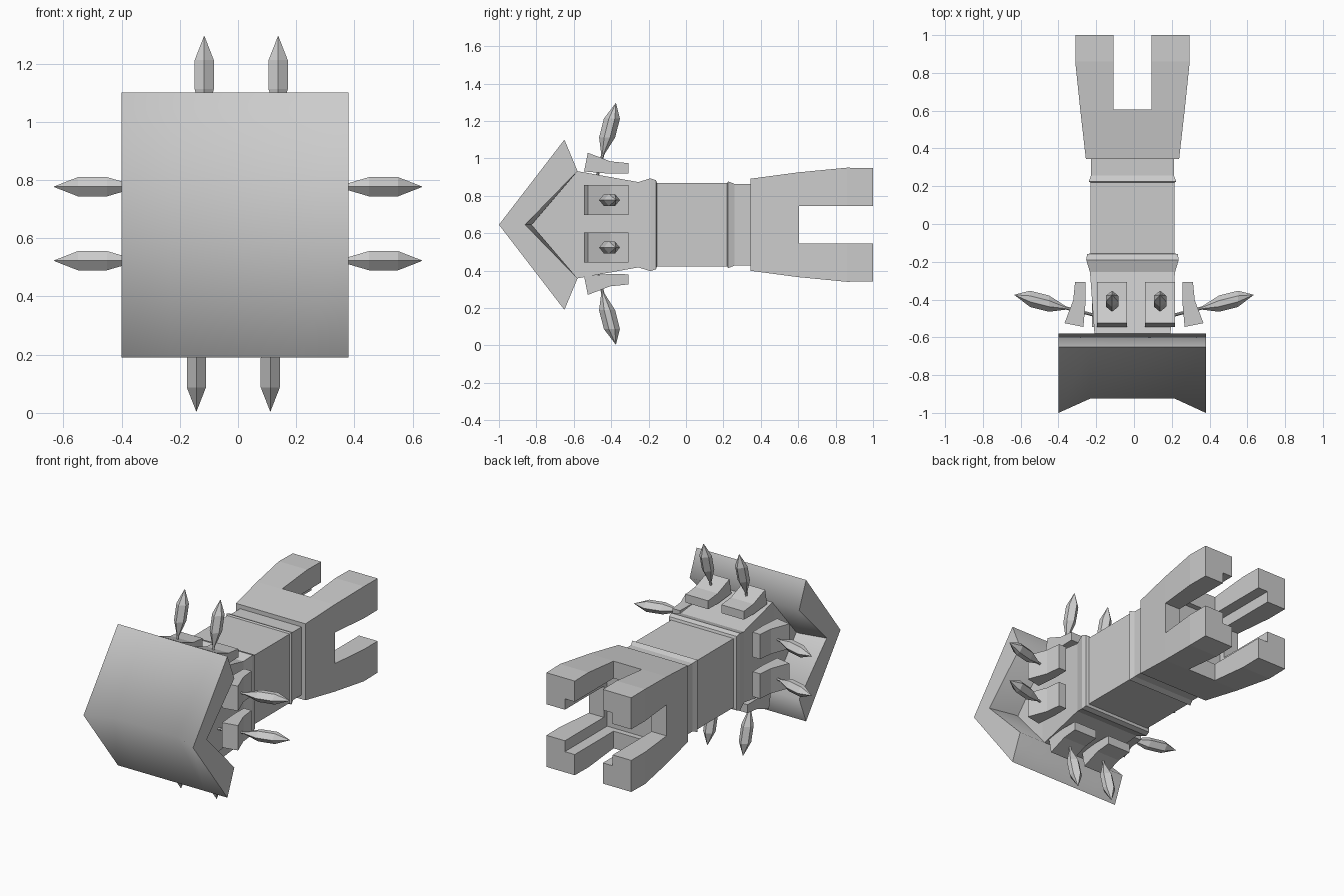
import bpy, bmesh, math
from mathutils import Matrix, Vector

cube = bpy.data.objects.get("Cube")
if cube:
    bpy.data.objects.remove(cube)

grey = bpy.data.materials.new("stone_grey")
grey.use_nodes = True
grey.diffuse_color = (0.6, 0.6, 0.6, 1)
grey.node_tree.nodes["Principled BSDF"].inputs["Base Color"].default_value = (0.6, 0.6, 0.6, 1)

AXIS = Vector((-0.008, 0, 0.645))


def loft(name, rings, matrix=Matrix()):
    """Skin a list of equal-length point rings and cap both ends."""
    bm = bmesh.new()
    loops = [[bm.verts.new(matrix @ Vector(p)) for p in ring] for ring in rings]
    n = len(rings[0])
    for a, b in zip(loops, loops[1:]):
        for i in range(n):
            j = (i + 1) % n
            bm.faces.new((a[i], a[j], b[j], b[i]))
    bm.faces.new(loops[0][::-1])
    bm.faces.new(loops[-1])
    bmesh.ops.recalc_face_normals(bm, faces=bm.faces)
    mesh = bpy.data.meshes.new(name)
    bm.to_mesh(mesh)
    bm.free()
    mesh.materials.append(grey)
    obj = bpy.data.objects.new(name, mesh)
    bpy.context.collection.objects.link(obj)
    return obj


def box_ring(y, hx, hz):
    return [AXIS + Vector((sx * hx, y, sz * hz))
            for sx, sz in ((-1, -1), (1, -1), (1, 1), (-1, 1))]


def select(obj):
    bpy.ops.object.select_all(action='DESELECT')
    obj.select_set(True)
    bpy.context.view_layer.objects.active = obj


# Square shaft with two raised collars, ending in a wedge inside the front plate
loft("shaft", [box_ring(*s) for s in (
    (-0.87, 0.2, 0.004), (-0.6, 0.2, 0.29), (-0.255, 0.225, 0.228),
    (-0.19, 0.245, 0.248), (-0.16, 0.24, 0.238), (-0.155, 0.222, 0.222),
    (0.22, 0.222, 0.222), (0.225, 0.232, 0.232), (0.258, 0.219, 0.219),
    (0.36, 0.219, 0.219))])

# Flared battlement head, hollowed and notched on all four sides
head = loft("battlement_head", [box_ring(*s) for s in (
    (0.345, 0.247, 0.246), (0.6, 0.276, 0.28), (0.86, 0.303, 0.305), (1.0, 0.302, 0.303))])
for start, hx, hz in ((0.57, 0.17, 0.17), (0.605, 0.1, 0.5), (0.605, 0.5, 0.1)):
    cutter = loft("cutter", [box_ring(start, hx, hz), box_ring(1.1, hx, hz)])
    cutter.hide_render = True
    select(head)
    mod = head.modifiers.new("notch", 'BOOLEAN')
    mod.operation, mod.solver, mod.object = 'DIFFERENCE', 'EXACT', cutter
    bpy.ops.object.modifier_apply(modifier=mod.name)
    bpy.data.objects.remove(cutter)


# Chevron front plate, its edge line dished towards the middle
def chevron(x, tip, notch):
    half = [(-0.65, 0.455), (-0.58, 0.287)]
    upper = [(tip, 0)] + half
    lower = [(notch, 0)] + [(y, -z) for y, z in half[::-1]]
    return [AXIS + Vector((x, y, z)) for y, z in upper + lower]


plate = loft("front_plate", [chevron(x, *t) for x, t in (
    (-0.392, (-1.0, -0.86)), (-0.225, (-0.925, -0.825)),
    (0.225, (-0.925, -0.825)), (0.388, (-1.0, -0.86)))])
select(plate)
bpy.ops.object.shade_smooth_by_angle(angle=math.radians(70))


# Brackets and leaning spikes, two per side
BRACKET = [(-0.525, 0.368), (-0.405, 0.322), (-0.308, 0.312),
           (-0.308, 0.258), (-0.41, 0.256), (-0.545, 0.268)]
SPIKE = [(0.19, 0.2), (0.36, 0.2), (0.45, 1), (0.55, 1), (0.633, 0.02)]
HEXAGON = [(0, -0.043), (0.033, -0.016), (0.033, 0.016),
           (0, 0.043), (-0.033, 0.016), (-0.033, -0.016)]
SIDES = {"top": (0, 0.012, 0.011), "left": (90, 0, 0),
         "bottom": (180, 0.012, 0.016), "right": (270, 0, 0)}

for side, (angle, lift, shift) in SIDES.items():
    turn = Matrix.Translation((0, 0, 0.65)) @ Matrix.Rotation(math.radians(angle), 4, 'Y')
    for number, t in enumerate((-0.127, 0.127), 1):
        place = turn @ Matrix.Translation((t + shift, 0, lift))
        loft(f"{side}_bracket_{number}",
             [[(w, y, r) for y, r in BRACKET] for w in (-0.08, 0.08)], place)
        loft(f"{side}_spike_{number}",
             [[(u * s, v * s - 0.536 + 0.254 * r, r) for u, v in HEXAGON] for r, s in SPIKE],
             place)
